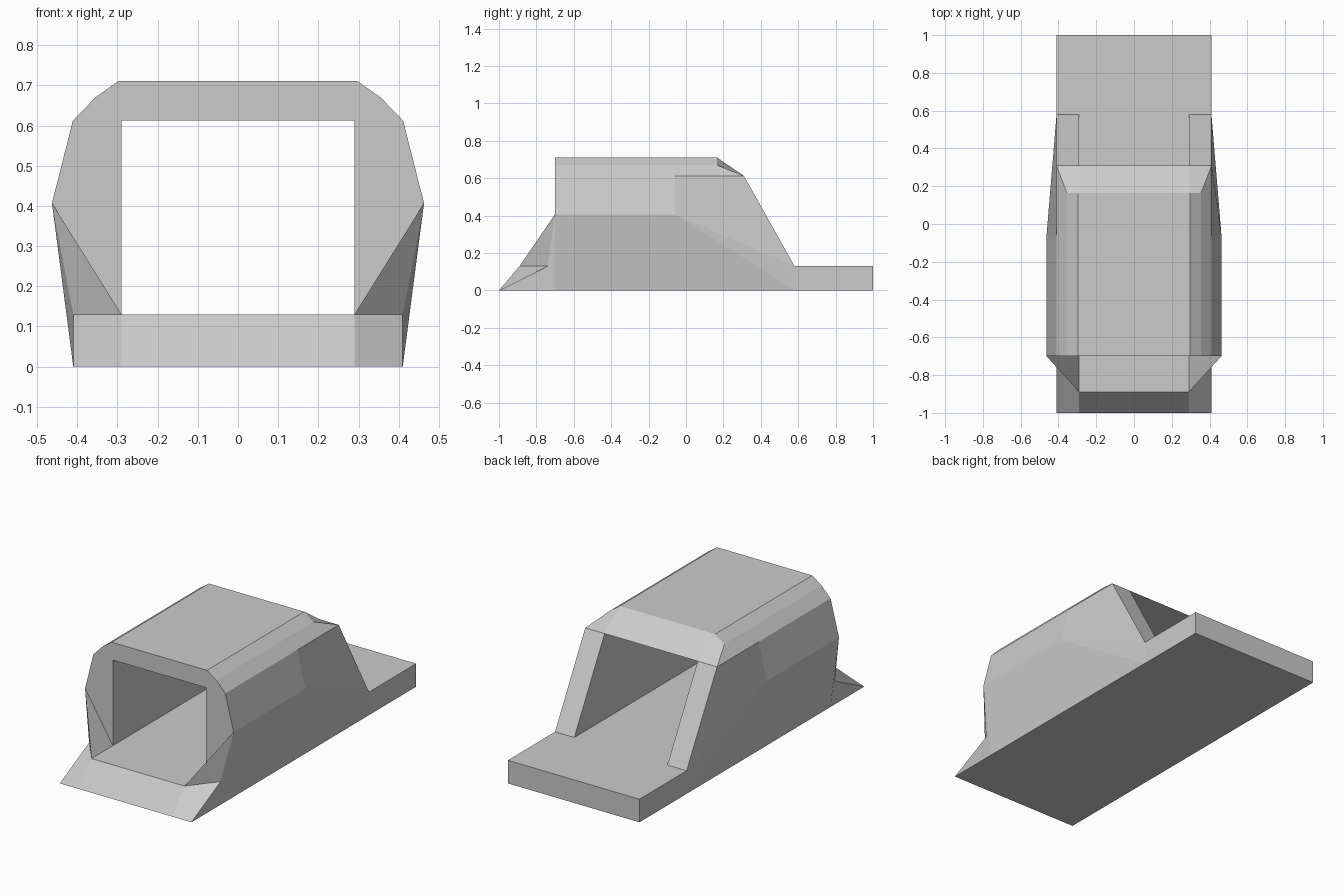
import bpy, bmesh

if "Cube" in bpy.data.objects:
    bpy.data.objects.remove(bpy.data.objects["Cube"])

# Right-hand half of the hull: named stations (x, y, z)
P = {
    # ground outline
    "i0": (.29, -1, 0), "i1": (.29, 1, 0), "g0": (.41, -1, 0),
    "ga": (.41, -.70, 0), "gb": (.41, .58, 0), "g1": (.41, 1, 0),
    # floor level
    "fi": (.29, -.89, .13), "fo": (.41, -.74, .13), "ti": (.29, -.70, .13),
    "pi": (.29, .58, .13), "po": (.41, .58, .13),
    "ei": (.29, 1, .13), "eo": (.41, 1, .13),
    # widest line, shoulder, chamfer, roof, ceiling
    "w0": (.463, -.70, .407), "w1": (.463, -.06, .407),
    "s0": (.411, -.70, .612), "su": (.411, -.06, .612), "s1": (.411, .31, .612),
    "h0": (.355, -.70, .67), "h1": (.355, .165, .67),
    "r0": (.297, -.70, .711), "r1": (.297, .165, .711),
    "c0": (.29, -.70, .612), "c1": (.29, .31, .612),
}

SIDE = [
    # base strip and rear deck edge
    "i0 g0 ga gb g1 i1", "i0 g0 fo fi", "pi po eo ei", "ei eo g1 i1", "gb g1 eo po",
    # outer wall
    "g0 ga w0 fo", "ga gb w1 w0", "gb po w1", "w0 w1 su s0", "w1 po s1 su",
    # shoulder chamfers
    "s0 su s1 h1 h0", "h0 h1 r1 r0", "h1 s1 c1 r1",
    # front frame and its splayed foot
    "ti w0 s0 c0", "c0 s0 h0 r0", "w0 ti fi", "w0 fi fo",
    # inner wall and rear pillar
    "ti pi c1 c0", "pi po s1 c1",
]

# Loops bridged straight across from left to right
FLOOR_LOOP = "i0 fi ti pi ei i1".split()
ROOF_LOOP = "c0 r0 r1 c1".split()

bm = bmesh.new()
V = {(k, s): bm.verts.new((s * x, y, z)) for k, (x, y, z) in P.items() for s in (1, -1)}


def bridge(loop):
    for a, b in zip(loop, loop[1:] + loop[:1]):
        bm.faces.new([V[a, 1], V[b, 1], V[b, -1], V[a, -1]])


for s in (1, -1):
    for face in SIDE:
        bm.faces.new([V[k, s] for k in face.split()[::s]])
bridge(FLOOR_LOOP)
bridge(ROOF_LOOP)
bmesh.ops.recalc_face_normals(bm, faces=bm.faces)

mesh = bpy.data.meshes.new("tunnel_hull")
bm.to_mesh(mesh)
bm.free()
bpy.context.collection.objects.link(bpy.data.objects.new("tunnel_hull", mesh))
